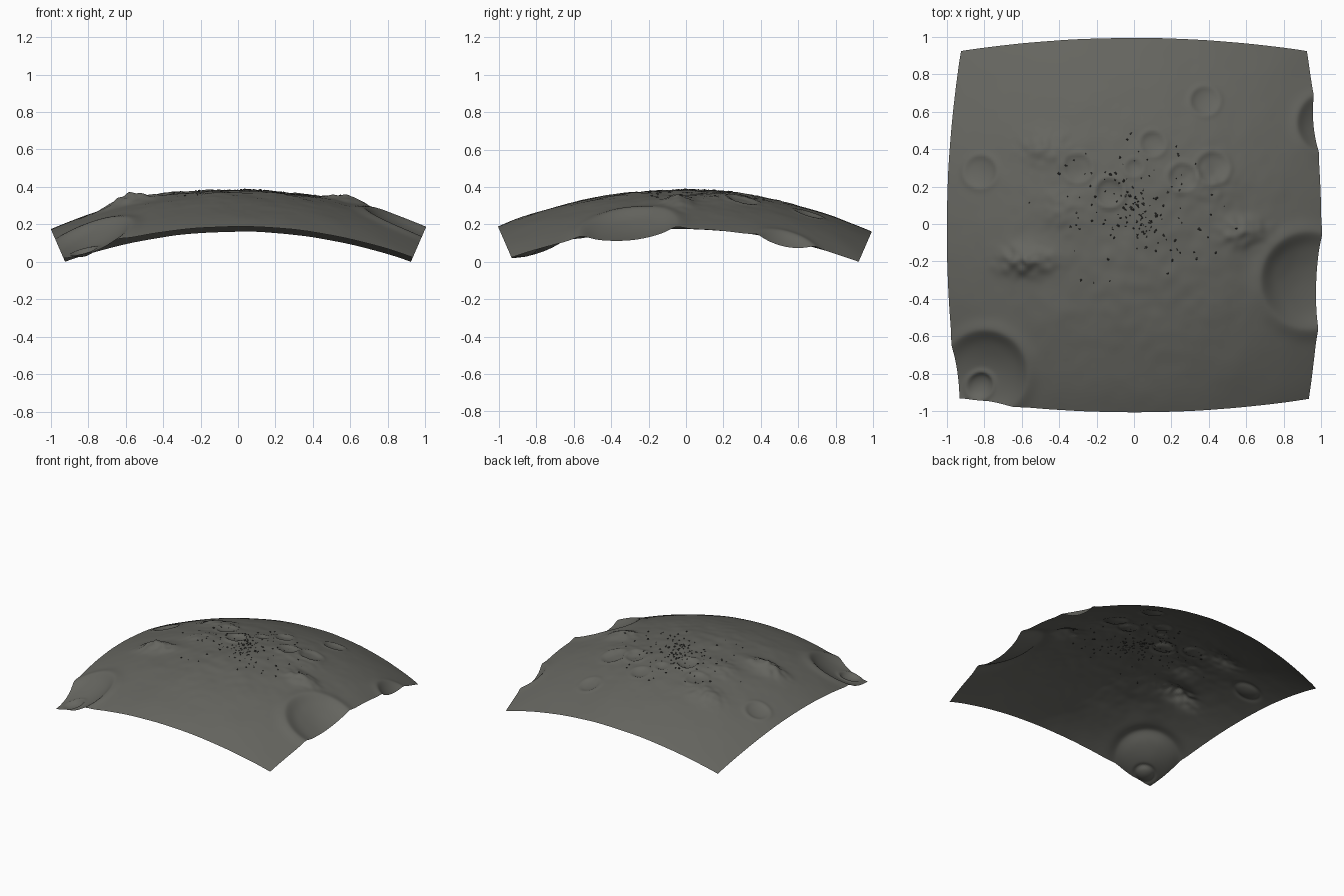
import bpy, bmesh, math, random
from mathutils import Vector, Matrix, noise

cube = bpy.data.objects.get("Cube")
if cube:
    bpy.data.objects.remove(cube)
random.seed(4)


def material(name, rgb):
    m = bpy.data.materials.new(name)
    m.use_nodes = True
    m.diffuse_color = (*rgb, 1)
    m.node_tree.nodes["Principled BSDF"].inputs["Base Color"].default_value = (*rgb, 1)
    return m


grey = material("dust grey", (0.13, 0.13, 0.115))
dark = material("dark rock", (0.04, 0.04, 0.036))

RADIUS, SPREAD, TOP, CELLS = 2.5, 0.436, 0.378, 160

# Craters: x, y, radius, depth, rim height
CRATERS = [
    (-0.79, -0.79, 0.23, 0.055, 0.012), (-0.83, -0.87, 0.07, 0.018, 0.008),
    (0.93, -0.30, 0.26, 0.055, 0.014), (1.04, 0.54, 0.17, 0.045, 0.006),
    (0.38, 0.66, 0.08, 0.014, 0.005), (0.10, 0.43, 0.07, 0.012, 0.005),
    (-0.82, 0.28, 0.09, 0.014, 0.005), (-0.30, 0.30, 0.08, 0.012, 0.006),
    (0.26, 0.25, 0.08, 0.014, 0.006), (0.00, 0.30, 0.05, 0.010, 0.004),
    (-0.13, 0.17, 0.08, 0.014, 0.010), (0.42, 0.30, 0.09, 0.014, 0.006),
]
# Hills: x, y, half width, half depth, height
HILLS = [
    (-0.57, -0.19, 0.13, 0.07, 0.05), (0.58, -0.04, 0.11, 0.07, 0.038),
    (-0.46, 0.40, 0.12, 0.09, 0.028), (-0.38, 0.08, 0.12, 0.12, 0.016),
    (0.38, 0.20, 0.15, 0.12, 0.014),
]


def relief(x, y):
    """Height of the ground above the smooth dome."""
    h = -0.015 * y
    for cx, cy, r, depth, rim in CRATERS:
        d = math.hypot(x - cx, y - cy) / r
        if d < 1:
            h -= depth * (1 - d * d) ** 1.2
        h += rim * math.exp(-((d - 1) / 0.2) ** 2)
    rough = math.exp(-(x * x + y * y) / 0.4)
    p = Vector((x, y, 0))
    for cx, cy, w, l, height in HILLS:
        q = ((x - cx) / w) ** 2 + ((y - cy) / l) ** 2
        h += height * math.exp(-q) * (1 + 0.5 * noise.noise(p * 22))
    return h + 0.006 * noise.noise(p * 5) * (0.4 + rough) + 0.005 * rough * noise.noise(p * 14)


def dome_point(u, v):
    n = Vector((u * SPREAD, v * SPREAD, 1)).normalized()
    p = n * RADIUS
    p += n * relief(p.x, p.y)
    p.z += TOP - RADIUS
    return p


def make_object(name, bm, mat):
    mesh = bpy.data.meshes.new(name)
    bm.to_mesh(mesh)
    bm.free()
    mesh.materials.append(mat)
    obj = bpy.data.objects.new(name, mesh)
    bpy.context.collection.objects.link(obj)
    return obj


# Ground: an open square patch of a sphere, pushed out by the relief
bm = bmesh.new()
bmesh.ops.create_grid(bm, x_segments=CELLS, y_segments=CELLS, size=1)
for v in bm.verts:
    v.co = dome_point(v.co.x, v.co.y)
base = min(v.co.z for v in bm.verts)
for v in bm.verts:
    v.co.z -= base
for f in bm.faces:
    f.smooth = True
make_object("ground", bm, grey)

# Pebbles: dense near the middle, sparse further out
bm = bmesh.new()
for i in range(170):
    spread = 0.075 if i < 75 else 0.24
    x, y = random.gauss(0, spread), random.gauss(0.08, spread)
    if math.hypot(x, y) > 0.62:
        continue
    size = random.uniform(0.003, 0.007) * (1.4 if random.random() < 0.12 else 1)
    p = dome_point(x * RADIUS / 2.45 / (SPREAD * RADIUS), y / (SPREAD * RADIUS))
    p.z -= base
    turn = Matrix.Rotation(random.uniform(0, math.tau), 4, "Z")
    squash = Matrix.Diagonal((random.uniform(0.8, 1.6), 1, random.uniform(0.6, 1), 1))
    bmesh.ops.create_icosphere(bm, subdivisions=1, radius=size,
                               matrix=Matrix.Translation(p) @ turn @ squash)
make_object("pebbles", bm, dark)
